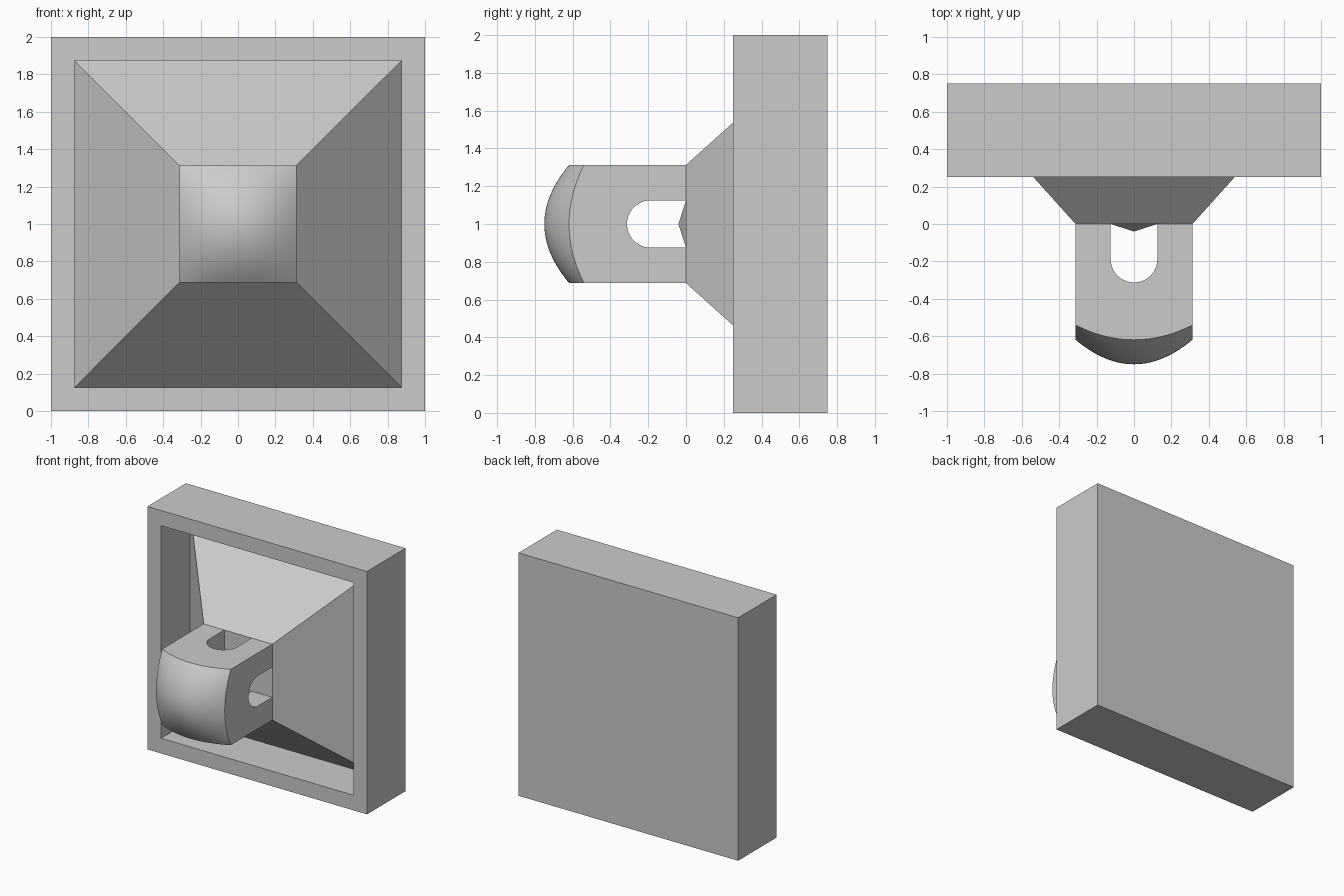
import bpy, bmesh, math

if "Cube" in bpy.data.objects:
    bpy.data.objects.remove(bpy.data.objects["Cube"])

A = 0.3125   # half width of the knob
ZC = 1.0     # height of the centre axis


def finish(name, bm, smooth=False):
    bmesh.ops.recalc_face_normals(bm, faces=bm.faces[:])
    me = bpy.data.meshes.new(name)
    bm.to_mesh(me)
    bm.free()
    ob = bpy.data.objects.new(name, me)
    bpy.context.collection.objects.link(ob)
    return ob


def activate(ob):
    bpy.ops.object.select_all(action='DESELECT')
    ob.select_set(True)
    bpy.context.view_layer.objects.active = ob


# Panel: square rings lofted into frame, recess, tapered pedestal and small tip
def make_panel():
    rings = [(1, .75), (1, .25), (.875, .25), (.875, .625), (A, 0), (.125, 0)]
    bm = bmesh.new()
    loops = [[bm.verts.new((sx * h, y, ZC + sz * h))
              for sx, sz in ((-1, -1), (1, -1), (1, 1), (-1, 1))]
             for h, y in rings]
    bm.faces.new(loops[0])
    for a, b in zip(loops, loops[1:]):
        for i in range(4):
            j = (i + 1) % 4
            bm.faces.new((a[i], a[j], b[j], b[i]))
    tip = bm.verts.new((0, -.04, ZC))
    for i in range(4):
        bm.faces.new((loops[-1][i], loops[-1][(i + 1) % 4], tip))
    return finish("recessed_panel", bm)


# Knob: square block with a domed front
def make_knob():
    bm = bmesh.new()
    n = 28
    bmesh.ops.create_grid(bm, x_segments=n, y_segments=n, size=A)
    for v in bm.verts:
        x, z = v.co.x, v.co.y
        u, w = (x / A) ** 2, (z / A) ** 2
        v.co = (x, -.75 + .131 * (u + w) - .052 * u * w, ZC + z)
    ext = bmesh.ops.extrude_face_region(bm, geom=bm.faces[:], use_keep_orig=True)
    for g in ext["geom"]:
        if isinstance(g, bmesh.types.BMVert):
            g.co.y = 0
    bmesh.ops.recalc_face_normals(bm, faces=bm.faces[:])
    bmesh.ops.dissolve_limit(bm, angle_limit=.0005, verts=bm.verts[:], edges=bm.edges[:])
    return finish("domed_knob", bm)


# Slot cutter: round-ended bar running along x or z
def make_cutter(axis):
    r, steps = .125, 20
    prof = [(r, .1)] + [(r * math.cos(t), -.1875 - r * math.sin(t))
                        for t in (math.pi * i / steps for i in range(steps + 1))] + [(-r, .1)]
    bm = bmesh.new()

    def ring(d):
        return [bm.verts.new((p, y, ZC + d) if axis == 'z' else (d, y, ZC + p))
                for p, y in prof]
    a, b = ring(-.6), ring(.6)
    bm.faces.new(a)
    bm.faces.new(b)
    for i in range(len(a)):
        j = (i + 1) % len(a)
        bm.faces.new((a[i], a[j], b[j], b[i]))
    ob = finish("slot_cutter_" + axis, bm)
    ob.hide_render = True
    return ob


make_panel()
knob = make_knob()

# Cut the crossing slots, leaving four corner posts
for axis in "xz":
    cutter = make_cutter(axis)
    activate(knob)
    mod = knob.modifiers.new("slot", 'BOOLEAN')
    mod.operation = 'DIFFERENCE'
    mod.solver = 'EXACT'
    mod.object = cutter
    bpy.ops.object.modifier_apply(modifier=mod.name)
    bpy.data.objects.remove(cutter, do_unlink=True)

activate(knob)
bpy.ops.object.shade_smooth_by_angle(angle=math.radians(25))
